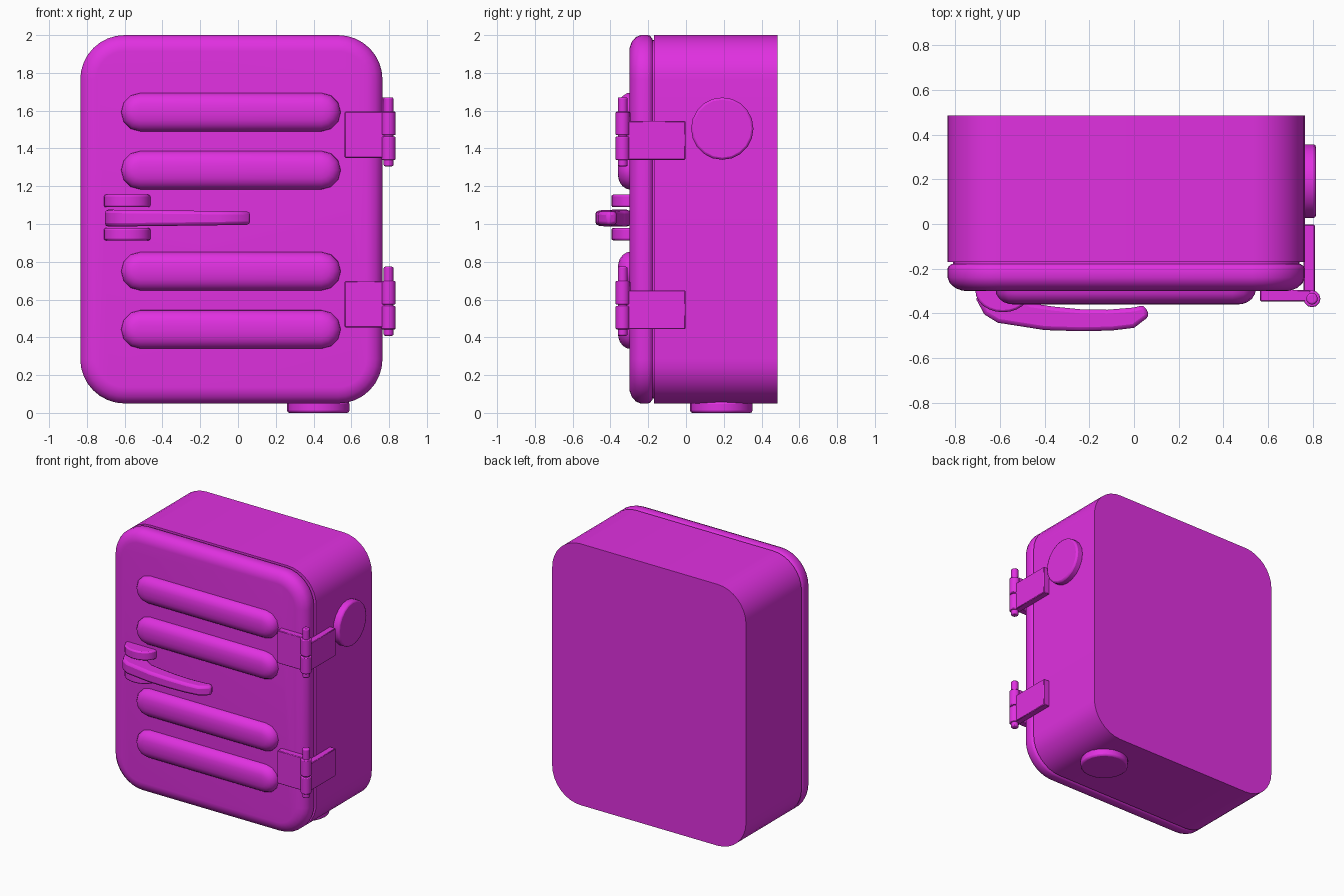
import bpy
import bmesh
from math import pi, sin, cos, radians
from mathutils import Matrix, Vector

default_cube = bpy.data.objects.get("Cube")
if default_cube:
    bpy.data.objects.remove(default_cube, do_unlink=True)

COLOR = (0.75, 0.03, 0.75, 1)
magenta = bpy.data.materials.new("magenta_paint")
magenta.use_nodes = True
magenta.diffuse_color = COLOR
magenta.node_tree.nodes["Principled BSDF"].inputs["Base Color"].default_value = COLOR


def finish(name, bm, bevel=0, segments=2, angle=35):
    """Turn a bmesh into a painted, smooth-shaded object."""
    bmesh.ops.remove_doubles(bm, verts=bm.verts, dist=0.0005)
    bmesh.ops.recalc_face_normals(bm, faces=bm.faces)
    mesh = bpy.data.meshes.new(name)
    bm.to_mesh(mesh)
    bm.free()
    mesh.materials.append(magenta)
    obj = bpy.data.objects.new(name, mesh)
    bpy.context.collection.objects.link(obj)
    if bevel:
        mod = obj.modifiers.new("bevel", "BEVEL")
        mod.width = bevel
        mod.segments = segments
        mod.limit_method = "ANGLE"
        mod.angle_limit = radians(40)
    bpy.ops.object.select_all(action="DESELECT")
    obj.select_set(True)
    bpy.context.view_layer.objects.active = obj
    bpy.ops.object.shade_smooth_by_angle(angle=radians(angle))
    return obj


def rounded_rect(x0, x1, z0, z1, r, steps):
    corners = [(x1 - r, z1 - r), (x0 + r, z1 - r), (x0 + r, z0 + r), (x1 - r, z0 + r)]
    points = []
    for i, (cx, cz) in enumerate(corners):
        for s in range(steps + 1):
            a = (i + s / steps) * pi / 2
            points.append((cx + r * cos(a), cz + r * sin(a)))
    return points


def loft(name, rect, r, steps, rings, angle=35):
    """Stack rounded rectangles along y; each ring is (y, inset)."""
    bm = bmesh.new()
    x0, x1, z0, z1 = rect
    loops = []
    for y, d in rings:
        outline = rounded_rect(x0 + d, x1 - d, z0 + d, z1 - d, r - d, steps)
        loops.append([bm.verts.new((x, y, z)) for x, z in outline])
    n = len(loops[0])
    for a, b in zip(loops, loops[1:]):
        for i in range(n):
            j = (i + 1) % n
            bm.faces.new((a[i], a[j], b[j], b[i]))
    bm.faces.new(loops[0])
    bm.faces.new(loops[-1])
    return finish(name, bm, angle=angle)


def cylinder(name, center, axis, r, length, sides, bevel):
    bm = bmesh.new()
    turn = Vector((0, 0, 1)).rotation_difference(Vector(axis)).to_matrix().to_4x4()
    bmesh.ops.create_cone(bm, cap_ends=True, segments=sides, radius1=r, radius2=r,
                          depth=length, matrix=Matrix.Translation(center) @ turn)
    return finish(name, bm, bevel)


def box(name, low, high, bevel=0.004):
    bm = bmesh.new()
    bmesh.ops.create_cube(bm, size=1)
    for v in bm.verts:
        v.co = [l if c < 0 else h for c, l, h in zip(v.co, low, high)]
    return finish(name, bm, bevel, 1)


def slab(name, profile, z, height, bevel, taper=0):
    """Extrude an x-y profile in z; taper thins it towards +x."""
    bm = bmesh.new()
    sides = []
    for s in (-0.5, 0.5):
        sides.append([bm.verts.new((x, y, z + s * (height - taper * (x + 0.7))))
                      for x, y in profile])
    n = len(profile)
    for i in range(n):
        j = (i + 1) % n
        bm.faces.new((sides[0][i], sides[0][j], sides[1][j], sides[1][i]))
    bm.faces.new(sides[0])
    bm.faces.new(sides[1])
    return finish(name, bm, bevel, 2, 45)


# Cabinet shell, recessed seam and door
SHELL = (-0.835, 0.765, 0.05, 2.0)
loft("cabinet_body", SHELL, 0.235, 8, [(0.485, 0), (-0.17, 0)])
loft("door_seam", SHELL, 0.235, 8, [(-0.16, 0.025), (-0.19, 0.025)])
loft("door", SHELL, 0.235, 8,
     [(-0.178, 0.02), (-0.19, 0.004), (-0.20, 0), (-0.24, 0), (-0.265, 0.01),
      (-0.287, 0.035), (-0.298, 0.065), (-0.30, 0.085)])

# Raised ribs pressed into the door
for i, z in enumerate((1.592, 1.285, 0.75, 0.442)):
    loft(f"door_rib_{i + 1}", (-0.62, 0.545, z - 0.103, z + 0.103), 0.103, 3,
         [(-0.29, 0), (-0.313, 0.003), (-0.335, 0.017), (-0.35, 0.037),
          (-0.358, 0.06), (-0.361, 0.09)], 50)

# Hinges: door leaf, body leaf, two knuckles and a pin
for label, z in (("upper", 1.467), ("lower", 0.57)):
    box(f"{label}_hinge_door_leaf", (0.565, -0.346, z - 0.117), (0.79, -0.295, z + 0.128))
    box(f"{label}_hinge_body_leaf", (0.76, -0.335, z - 0.127), (0.81, -0.003, z + 0.078))
    for part, dz in (("top", 0.066), ("bottom", -0.066)):
        cylinder(f"{label}_hinge_{part}_knuckle", (0.797, -0.335, z + dz), (0, 0, 1),
                 0.038, 0.124, 12, 0.006)
    cylinder(f"{label}_hinge_pin", (0.797, -0.335, z + 0.021), (0, 0, 1),
             0.026, 0.366, 12, 0.008)

# Round caps on the side and the underside
cylinder("side_cap", (0.785, 0.192, 1.505), (1, 0, 0), 0.165, 0.06, 20, 0.012)
cylinder("bottom_cap", (0.425, 0.187, 0.03), (0, 0, 1), 0.165, 0.06, 20, 0.012)

# Latch brackets: half-round lugs either side of the handle
lug = [(-0.587 - 0.123 * cos(a), -0.30 - 0.095 * sin(a))
       for a in [pi * i / 12 for i in range(13)]]
lug += [(-0.465, -0.285), (-0.709, -0.285)]
slab("upper_latch_bracket", lug, 1.122, 0.066, 0.01)
slab("lower_latch_bracket", lug, 0.946, 0.066, 0.01)

# Curved latch handle
grip = [(-0.70, -0.295), (-0.705, -0.34), (-0.67, -0.405), (-0.61, -0.442),
        (-0.40, -0.475), (-0.24, -0.48), (-0.10, -0.477), (0, -0.465),
        (0.07, -0.412), (0.045, -0.362), (0, -0.374), (-0.12, -0.384),
        (-0.24, -0.382), (-0.36, -0.37), (-0.46, -0.355), (-0.51, -0.325),
        (-0.55, -0.295)]
slab("latch_handle", grip, 1.031, 0.09, 0.018, 0.025)
